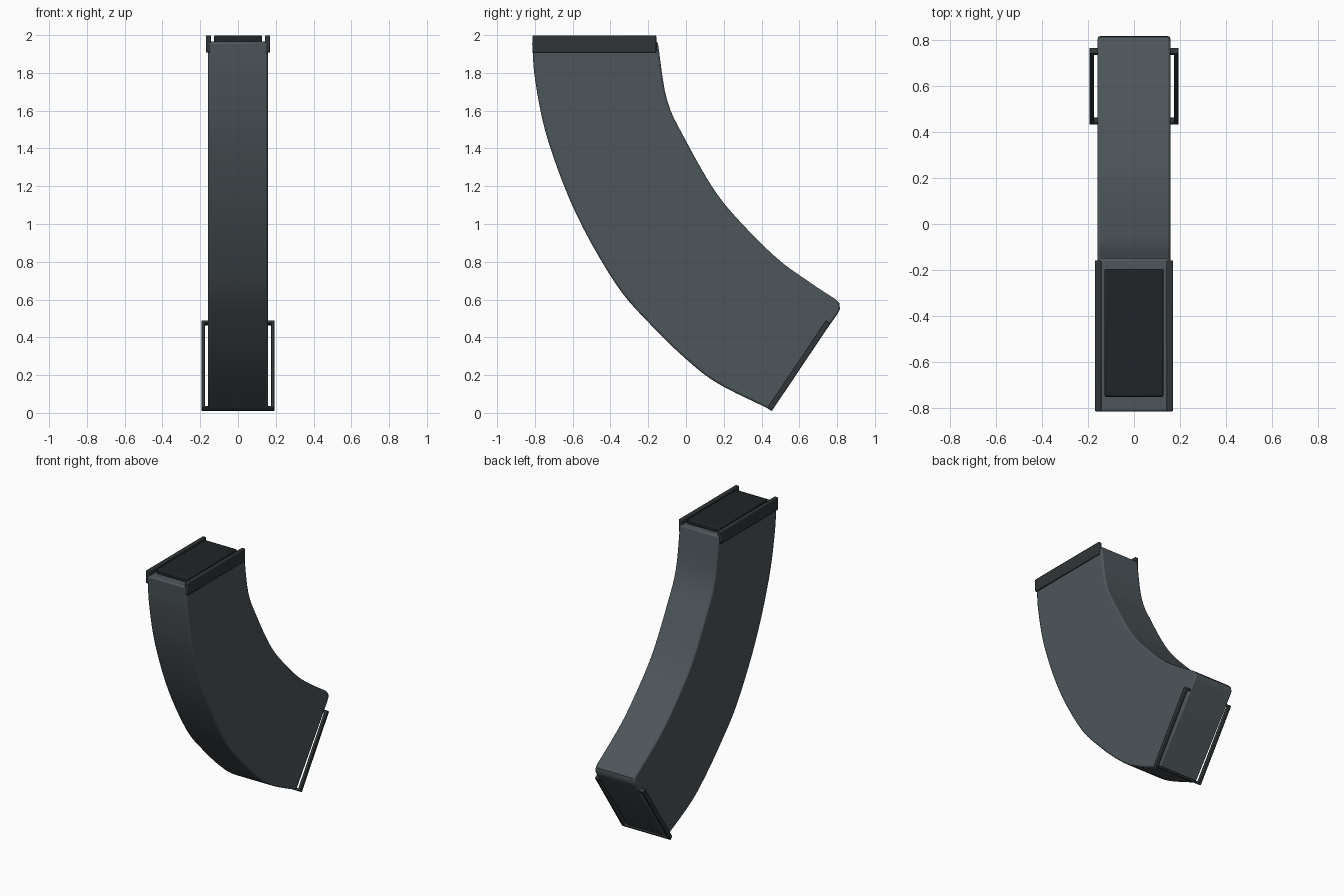
import bpy, bmesh, math
from mathutils import Vector, Matrix

if "Cube" in bpy.data.objects:
    bpy.data.objects.remove(bpy.data.objects["Cube"])


def material(name, rgb):
    m = bpy.data.materials.new(name)
    m.diffuse_color = (*rgb, 1)
    m.use_nodes = True
    m.node_tree.nodes["Principled BSDF"].inputs["Base Color"].default_value = m.diffuse_color
    return m


STEEL = material("blued_steel", (0.075, 0.092, 0.102))
DARK = material("dark_steel", (0.03, 0.036, 0.038))
BLACK = material("black_insert", (0.014, 0.018, 0.02))


def finish(bm, name, mat, bevel, segments=2):
    bmesh.ops.recalc_face_normals(bm, faces=bm.faces)
    me = bpy.data.meshes.new(name)
    bm.to_mesh(me)
    bm.free()
    ob = bpy.data.objects.new(name, me)
    bpy.context.collection.objects.link(ob)
    me.materials.append(mat)
    mod = ob.modifiers.new("bevel", 'BEVEL')
    mod.width, mod.segments, mod.limit_method = bevel, segments, 'ANGLE'
    mod.angle_limit = math.radians(40)
    bpy.context.view_layer.objects.active = ob
    ob.select_set(True)
    bpy.ops.object.shade_smooth_by_angle(angle=math.radians(35))
    ob.select_set(False)
    return ob


def add_box(bm, centre, size, matrix=Matrix()):
    bmesh.ops.create_cube(bm, size=1, matrix=matrix @ Matrix.Translation(centre)
                          @ Matrix.Diagonal((*size, 1)))


def spline(pts, per=5):
    p = [Vector(q) for q in pts]
    p = [2 * p[0] - p[1]] + p + [2 * p[-1] - p[-2]]
    out = []
    for i in range(1, len(p) - 2):
        a, b, c, d = p[i - 1:i + 3]
        for k in range(per):
            t = k / per
            out.append(0.5 * (2 * b + (c - a) * t + (2 * a - 5 * b + 4 * c - d) * t * t
                              + (3 * b - a - 3 * c + d) * t ** 3))
    return out + [p[-2]]


# Curved body: front and rear edges as (y, z), paired into cross-sections
front = spline([(-.815, 1.965), (-.797, 1.75), (-.73, 1.44), (-.58, 1.05), (-.37, .68),
                (-.19, .47), (0, .285), (.17, .155), (.445, .018)])
rear = spline([(-.15, 1.965), (-.10, 1.655), (0, 1.44), (.14, 1.195), (.27, 1.03),
               (.48, .82), (.65, .695), (.74, .635), (.79, .603)])
rear += [Vector(q) for q in ((.812, .58), (.815, .55), (.803, .525))]
front += [front[-1]] * 0
W = 0.158
bm = bmesh.new()
loops = []
for x in (-W, W):
    f = [bm.verts.new((x, *p)) for p in front]
    r = [bm.verts.new((x, *p)) for p in rear]
    n = len(front)
    for i in range(n - 1):
        bm.faces.new((f[i], f[i + 1], r[i + 1], r[i]))
    bm.faces.new([f[-1]] + r[:n - 2:-1])
    loops.append(f + r[::-1])
a, b = loops
for i in range(len(a)):
    j = (i + 1) % len(a)
    bm.faces.new((a[i], a[j], b[j], b[i]))
finish(bm, "magazine_body", STEEL, 0.011)

# Dark insert in the mouth
bm = bmesh.new()
add_box(bm, (0, -.4725, 1.96), (.256, .555, .076))
finish(bm, "top_insert", BLACK, 0.008)

# Feed lips along both sides of the mouth
for s, side in ((-1, "left"), (1, "right")):
    bm = bmesh.new()
    add_box(bm, (s * .156, -.485, 1.953), (.028, .655, .092))
    finish(bm, side + "_feed_lip", DARK, 0.006)

# Floor plate frame, standing clear of the slanted lower end
d = Vector((0, .557, .83)).normalized()
n = Vector((0, d.z, -d.y))
mat = Matrix((Vector((1, 0, 0)), d, n)).transposed().to_4x4()
mat.translation = (0, .6075, .2435)
bm = bmesh.new()
for s in (-1, 1):
    add_box(bm, (s * .184, 0, -.012), (.02, .56, .03), mat)
    add_box(bm, (0, s * .272, -.012), (.388, .016, .03), mat)
finish(bm, "floor_plate_frame", DARK, 0.004)
